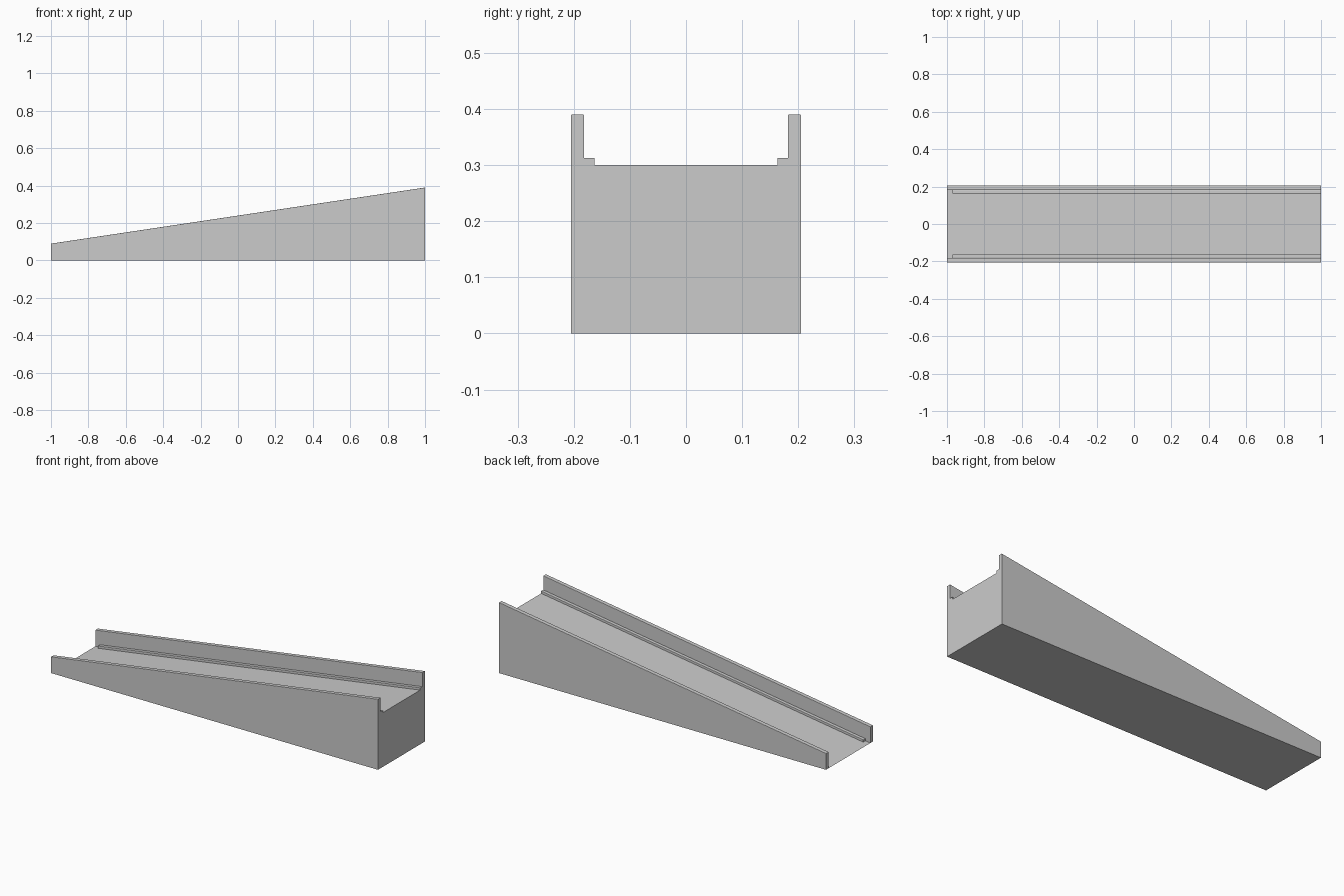
import bpy, bmesh

if "Cube" in bpy.data.objects:
    bpy.data.objects.remove(bpy.data.objects["Cube"])

SLOPE = 0.15


def deck_z(x):
    return SLOPE * (x + 1)


def prism(name, side_profile, y0, y1, bevel=0.0):
    """Extrude an (x, z) side profile across y, optionally softening its top long edges."""
    bm = bmesh.new()
    near = [bm.verts.new((x, y0, z)) for x, z in side_profile]
    face = bm.faces.new(near)
    result = bmesh.ops.extrude_face_region(bm, geom=[face])
    moved = [g for g in result["geom"] if isinstance(g, bmesh.types.BMVert)]
    bmesh.ops.translate(bm, verts=moved, vec=(0, y1 - y0, 0))
    bmesh.ops.recalc_face_normals(bm, faces=bm.faces)
    if bevel:
        bm.normal_update()
        top = max(bm.faces, key=lambda f: f.normal.z)
        edges = [e for e in top.edges if abs(e.verts[0].co.x - e.verts[1].co.x) > 0.5]
        bmesh.ops.bevel(bm, geom=edges, offset=bevel, segments=2, profile=0.5,
                        affect='EDGES')
    mesh = bpy.data.meshes.new(name)
    bm.to_mesh(mesh)
    bm.free()
    obj = bpy.data.objects.new(name, mesh)
    bpy.context.collection.objects.link(obj)
    return obj


# Solid wedge with the sloping deck
prism("ramp_deck", [(-1, 0), (1, 0), (1, deck_z(1))], -0.182, 0.182)

wall_profile = [(-1, 0), (1, 0), (1, deck_z(1) + 0.09), (-1, 0.09)]
start = -0.97
rail_profile = [(start, deck_z(start) - 0.004), (1, deck_z(1) - 0.004),
                (1, deck_z(1) + 0.013), (start, deck_z(start) + 0.013)]

for side, s in (("front", -1), ("back", 1)):
    # Side wall standing above the deck
    prism(f"{side}_side_wall", wall_profile, s * 0.182, s * 0.205, 0.0015)
    # Low rail along the foot of the wall
    prism(f"{side}_guide_rail", rail_profile, s * 0.163, s * 0.182, 0.002)
